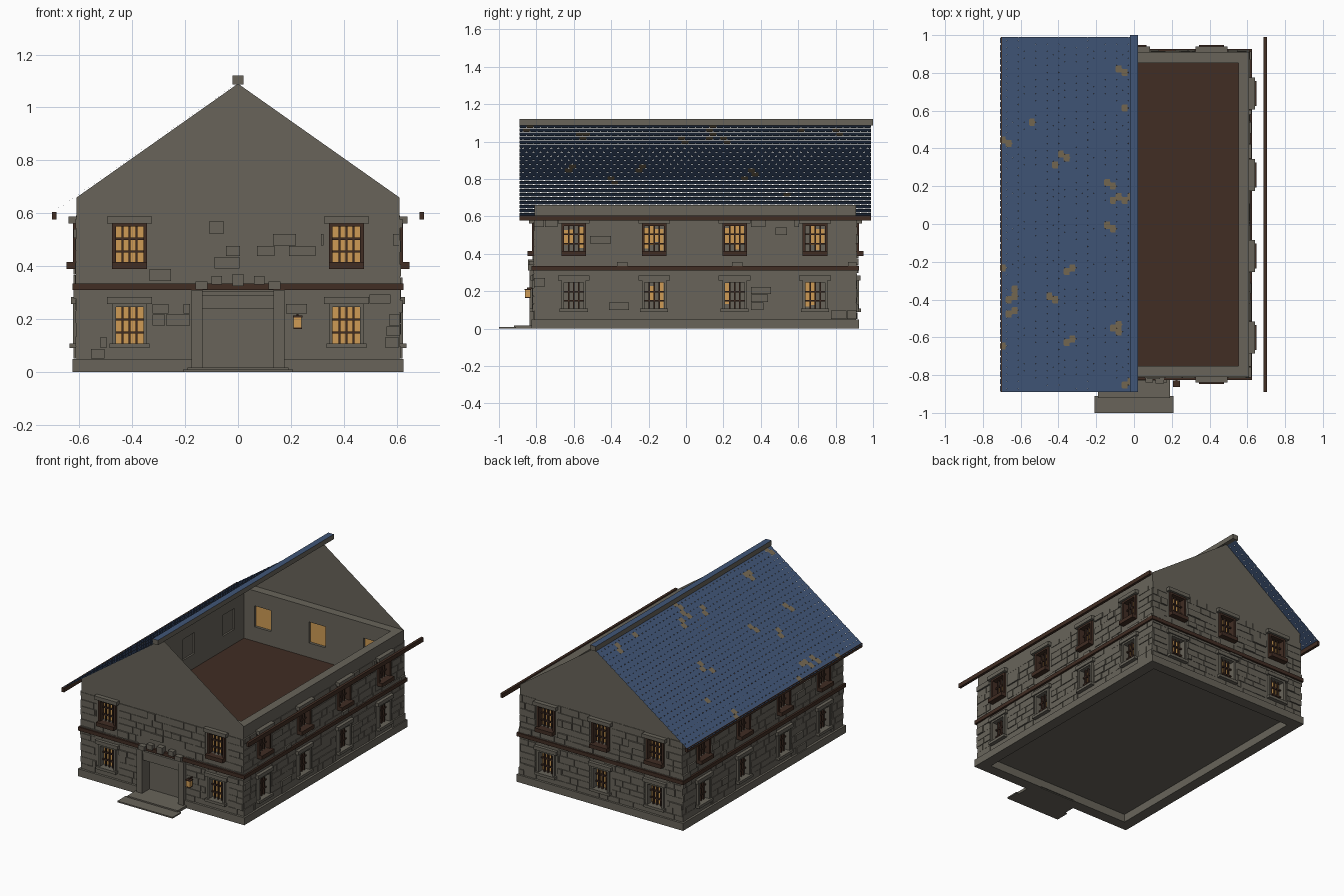
import bpy, bmesh, math, random
from mathutils import Matrix, Vector

if "Cube" in bpy.data.objects:
    bpy.data.objects.remove(bpy.data.objects["Cube"])

random.seed(4)


def mat(name, r, g, b):
    m = bpy.data.materials.new(name)
    m.diffuse_color = (r, g, b, 1)
    m.use_nodes = True
    m.node_tree.nodes["Principled BSDF"].inputs["Base Color"].default_value = m.diffuse_color
    return m


STONE = mat("grey stone", 0.138, 0.127, 0.102)
WOOD = mat("dark brown wood", 0.052, 0.026, 0.017)
SLATE = mat("blue slate", 0.052, 0.092, 0.185)
GLOW = mat("amber glass", 0.62, 0.33, 0.09)
MOSS = mat("weathered brown", 0.18, 0.14, 0.085)


def finish(name, bm, *mats):
    me = bpy.data.meshes.new(name)
    bm.to_mesh(me)
    bm.free()
    for m in mats:
        me.materials.append(m)
    ob = bpy.data.objects.new(name, me)
    bpy.context.collection.objects.link(ob)
    return ob


def boxes(name, lst, *mats):
    # each entry is x0, x1, y0, y1, z0, z1
    bm = bmesh.new()
    for x0, x1, y0, y1, z0, z1 in lst:
        c = Vector(((x0 + x1) / 2, (y0 + y1) / 2, (z0 + z1) / 2))
        bmesh.ops.create_cube(bm, size=1, matrix=Matrix.Translation(c) @ Matrix.Diagonal(
            (abs(x1 - x0), abs(y1 - y0), abs(z1 - z0), 1)))
    return finish(name, bm, *mats)


HX, Y0, Y1, T, TOP = 0.61, -0.81, 0.91, 0.058, 0.66


def on(side, u0, u1, d0, d1, z0, z1):
    # box in wall coordinates: u along the wall, d outwards
    if side == "front":
        return (u0, u1, Y0 - d1, Y0 - d0, z0, z1)
    if side == "back":
        return (u0, u1, Y1 + d0, Y1 + d1, z0, z1)
    if side == "right":
        return (HX + d0, HX + d1, u0, u1, z0, z1)
    return (-HX - d1, -HX - d0, u0, u1, z0, z1)


LONG = [-0.60, -0.17, 0.26, 0.69]
SIDES = {"front": [-0.41, 0.41], "back": [-0.41, 0, 0.41], "right": LONG, "left": LONG}

for side, centres in SIDES.items():
    ends = (-HX, HX) if side in ("front", "back") else (Y0, Y1)
    inset = 0 if side in ("front", "back") else T
    stone, wood, glow, cut, holes = [], [], [], [], []
    for c in centres:
        def b(u0, u1, d0, d1, z0, z1):
            return on(side, c + u0, c + u1, d0, d1, z0, z1)
        for up, za, zb in ((True, 0.415, 0.558), (False, 0.108, 0.254)):
            cut.append(b(-0.062, 0.062, -0.1, 0.05, za, zb))
            holes.append((c - 0.085, c + 0.085, za - 0.02, zb + 0.025))
            # stone lintel, with end blocks
            stone.append(b(-0.085, 0.085, 0, 0.03 if up else 0.022, zb + 0.004, zb + 0.029))
            # sill and frame
            fr = wood if up else stone
            fr.append(b(-0.066 if up else -0.075, 0.066 if up else 0.075,
                        -0.01, 0.038 if up else 0.026, za - 0.026 if up else za - 0.018, za))
            for s in (-1, 1):
                fr.append(b(*sorted((s * 0.052, s * 0.066)), -0.03, 0.014, za, zb))
            fr.append(b(-0.066, 0.066, -0.03, 0.014, zb - 0.008, zb + 0.004))
            # bars
            for u in (-0.027, 0, 0.027):
                wood.append(b(u - 0.004, u + 0.004, -0.022, -0.01, za, zb))
            for k in (0.28, 0.62):
                z = za + k * (zb - za)
                wood.append(b(-0.055, 0.055, -0.024, -0.012, z - 0.004, z + 0.004))
            # glowing glass; side windows are only partly lit
            if side in ("front", "back"):
                glow.append(b(-0.062, 0.062, -0.04, -0.034, za, zb))
            else:
                stone.append(b(-0.062, 0.062, -0.046, -0.040, za, zb))
                for u in (-0.04, -0.013, 0.013, 0.04):
                    if random.random() < (0.8 if up else 0.55):
                        glow.append(b(u - 0.011, u + 0.011, -0.040, -0.034,
                                      za + random.uniform(0, 0.05), zb - random.uniform(0, 0.03)))
    if side == "front":
        cut.append(on(side, -0.135, 0.135, -0.1, 0.05, -0.1, 0.24))
        holes.append((-0.18, 0.18, 0, 0.36))

    # wall with real openings
    wall = boxes(side + "_wall", [on(side, ends[0] + inset, ends[1] - inset, -T, 0, 0.01, TOP)], STONE)
    cutter = boxes(side + "_cutter", cut, STONE)
    mod = wall.modifiers.new("openings", "BOOLEAN")
    mod.object, mod.operation, mod.solver = cutter, "DIFFERENCE", "EXACT"
    bpy.context.view_layer.objects.active = wall
    bpy.ops.object.modifier_apply(modifier=mod.name)
    bpy.data.objects.remove(cutter)

    # irregular masonry courses around the openings
    blocks = []
    z = 0.05
    while z < 0.555:
        h = random.uniform(0.036, 0.05)
        u = ends[0] - 0.004
        spans = sorted((a, e) for a, e, p, q in holes if p < z + h and q > z)
        while u < ends[1]:
            w = random.uniform(0.05, 0.115)
            e = min(u + w, ends[1] + 0.004)
            nxt = e
            for a, f in spans:
                if u < f and e > a:
                    e, nxt = a, f
                    break
            if e - u > 0.012:
                d = 0.011 if random.random() < 0.1 else random.uniform(0.002, 0.006)
                blocks.append(on(side, u + 0.0015, e - 0.0015, -0.001, d, z + 0.0015, z + h - 0.0015))
            u = nxt
        z += h
    boxes(side + "_masonry", blocks, STONE)
    boxes(side + "_window_stone", stone, STONE)
    boxes(side + "_window_wood", wood, WOOD)
    boxes(side + "_window_glass", glow, GLOW)
    # storey beam
    boxes(side + "_storey_beam", [on(side, ends[0] - 0.016, ends[1] + 0.016, -0.005, 0.016, 0.31, 0.335)], WOOD)

# plinth, broken at the door
P = 0.016
boxes("plinth", [
    (-HX - P, -0.135, Y0 - P, Y0 + T, 0, 0.05), (0.135, HX + P, Y0 - P, Y0 + T, 0, 0.05),
    (-HX - P, HX + P, Y1 - T, Y1 + P, 0, 0.05),
    (-HX - P, -HX + T, Y0 + T, Y1 - T, 0, 0.05), (HX - T, HX + P, Y0 + T, Y1 - T, 0, 0.05)], STONE)
boxes("ground_slab", [(-HX + T, HX - T, Y0 + T, Y1 - T, 0.055, 0.065)], STONE)
boxes("upper_floor", [(-HX + T, HX - T, Y0 + T, Y1 - T, 0.305, 0.317)], WOOD)

# doorway: panel, jambs, lintel, capitals and keystones
door = [(-0.135, 0.135, Y0 + 0.05, Y0 + 0.058, 0.005, 0.24),
        (-0.135, 0.135, Y0 - 0.016, Y0 + 0.01, 0.24, 0.305)]
for s in (-1, 1):
    a, c = sorted((s * 0.135, s * 0.175))
    door.append((a, c, Y0 - 0.028, Y0, 0.01, 0.31))
    a, c = sorted((s * 0.115, s * 0.16))
    door.append((a, c, Y0 - 0.035, Y0, 0.312, 0.342))
    a, c = sorted((s * 0.06, s * 0.10))
    door.append((a, c, Y0 - 0.03, Y0, 0.33, 0.363))
door.append((-0.021, 0.021, Y0 - 0.035, Y0, 0.325, 0.37))
door.append((-0.135, 0.135, Y0 - 0.022, Y0, 0.288, 0.305))
boxes("door_surround", door, STONE)
boxes("door_steps", [(-0.208, 0.208, -1.0, -0.91, 0, 0.009),
                     (-0.19, 0.19, -0.92, Y0 + 0.05, 0, 0.018)], STONE)

# wall lantern
boxes("lantern_glass", [(0.21, 0.24, -0.86, -0.832, 0.168, 0.207)], GLOW)
boxes("lantern_frame", [(0.207, 0.243, -0.863, -0.829, 0.207, 0.213),
                        (0.209, 0.241, -0.861, -0.831, 0.163, 0.168),
                        (0.221, 0.229, -0.85, -0.80, 0.213, 0.22)], WOOD)

# thin gables
for name, y, order in (("front_gable", Y0, 1), ("back_gable", Y1, -1)):
    bm = bmesh.new()
    pts = [(-HX, TOP), (HX, TOP), (0, 1.09)][::order]
    bm.faces.new([bm.verts.new((x, y, z)) for x, z in pts])
    finish(name, bm, STONE)

# ridge: slate on top, stone on the other faces
ridge = boxes("ridge_beam", [(-0.021, 0.021, -0.89, 1.0, 1.087, 1.12)], STONE, SLATE)
for p in ridge.data.polygons:
    p.material_index = 1 if p.normal.z > 0.5 else 0

# eave boards on both sides
boxes("eave_boards", [(s * 0.695 - 0.009, s * 0.695 + 0.009, -0.89, 0.99, 0.577, 0.605)
                      for s in (-1, 1)], WOOD)

# left roof slope: staggered flat slates with clipped lower corners
A, B = Vector((0, 0, 1.092)), Vector((-0.705, 0, 0.597))
run = (B - A).normalized()
up = Vector((run.z, 0, -run.x))
L, ROWS, COLS = (B - A).length, 23, 50
step, w = L / ROWS, 1.88 / COLS
bm = bmesh.new()
mossy = {(random.randrange(ROWS), random.randrange(COLS)) for _ in range(22)}
for r in range(ROWS):
    off = (r % 2) * w / 2
    for c in range(COLS + r % 2):
        ya, yb = max(-0.89, -0.89 + c * w - off), min(0.99, -0.89 + (c + 1) * w - off)
        s0, s1 = r * step, (r + 1.08) * step
        k = 0.16 * w
        shape = [(s0, ya, 0), (s0, yb, 0), (s1 - 0.2 * step, yb, 0.003),
                 (s1, yb - k, 0.004), (s1, ya + k, 0.004), (s1 - 0.2 * step, ya, 0.003)]
        f = bm.faces.new([bm.verts.new(A + run * s + up * n + Vector((0, y, 0))) for s, y, n in shape])
        f.normal_update()
        if f.normal.z < 0:
            f.normal_flip()
        f.material_index = 1 if (r, c) in mossy or ((r - 1, c) in mossy and c % 2) else 0
finish("left_roof_slates", bm, SLATE, MOSS)
